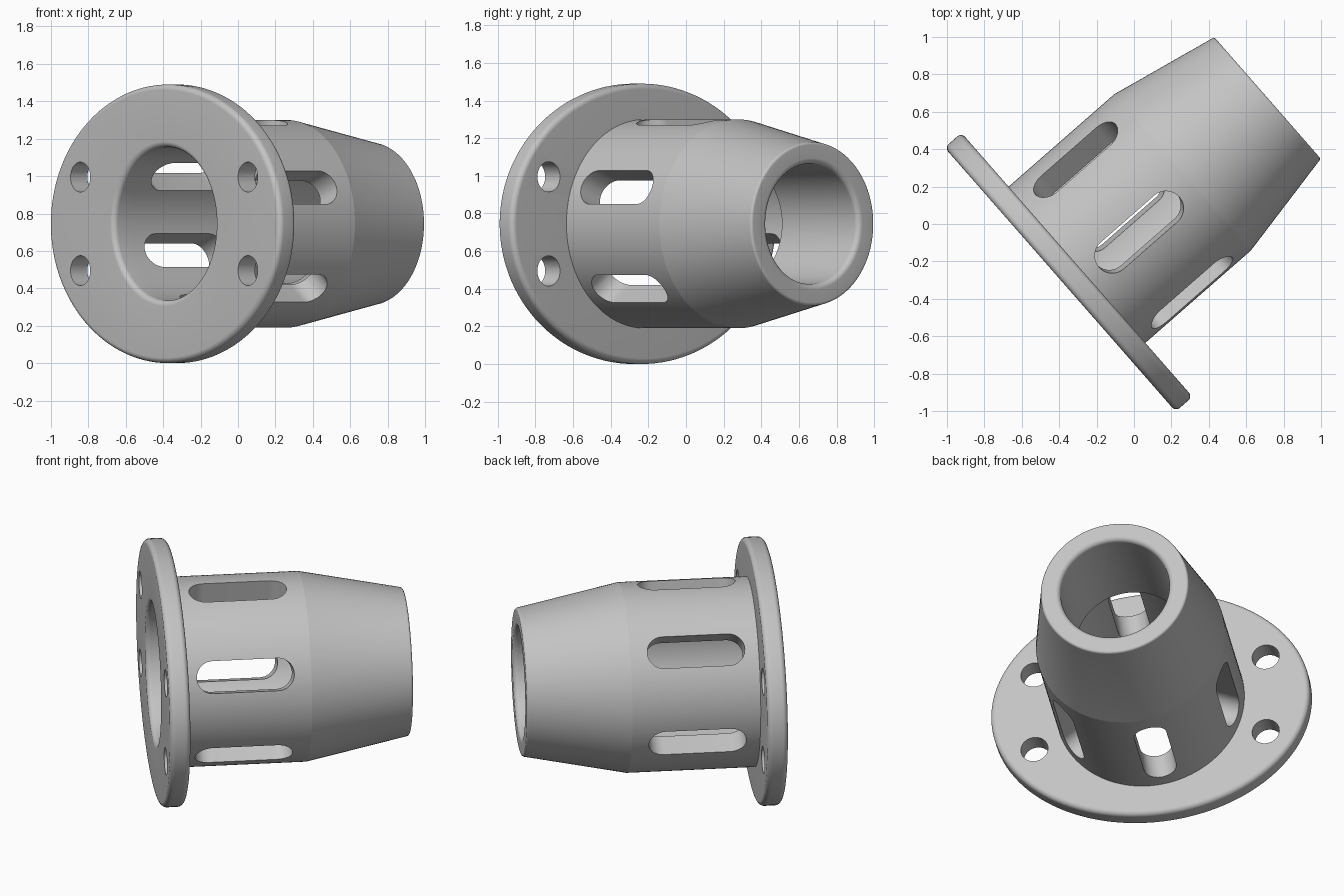
import bpy, bmesh
from math import sin, cos, pi, radians
from mathutils import Matrix, Vector

if "Cube" in bpy.data.objects:
    bpy.data.objects.remove(bpy.data.objects["Cube"])

SEGS = 120
BORE = 0.41        # main bore radius
THICK = 0.12       # flange thickness

# Part frame: local z runs along the tube, local -y points up
turn = radians(41.2)
axis = Vector((cos(turn), sin(turn), 0))
side = Vector((sin(turn), -cos(turn), 0))
down = axis.cross(side)
place = Matrix.Translation((-0.395, -0.297, 0.745)) @ Matrix((side, down, axis)).transposed().to_4x4()

grey = bpy.data.materials.new("light_grey")
grey.use_nodes = True
colour = (0.55, 0.55, 0.55, 1)
grey.diffuse_color = colour
grey.node_tree.nodes["Principled BSDF"].inputs["Base Color"].default_value = colour


def make_object(name, bm):
    bmesh.ops.recalc_face_normals(bm, faces=bm.faces)
    mesh = bpy.data.meshes.new(name)
    bm.to_mesh(mesh)
    bm.free()
    mesh.materials.append(grey)
    obj = bpy.data.objects.new(name, mesh)
    bpy.context.collection.objects.link(obj)
    obj.matrix_world = place
    return obj


def fillet(r, z, radius, start, steps=10):
    """Quarter-round points about a centre in the (radius, z) plane."""
    return [(r + radius * cos(radians(start + 90 * i / steps)),
             z + radius * sin(radians(start + 90 * i / steps))) for i in range(steps + 1)]


def ring_solid(name, profile):
    """Closed profile of (x radius, y radius, z) swept around the axis."""
    bm = bmesh.new()
    rings = [[bm.verts.new((rx * cos(2 * pi * i / SEGS), ry * sin(2 * pi * i / SEGS), z))
              for i in range(SEGS)] for rx, ry, z in profile]
    for k, ring in enumerate(rings):
        after = rings[(k + 1) % len(rings)]
        for i in range(SEGS):
            j = (i + 1) % SEGS
            bm.faces.new((ring[i], ring[j], after[j], after[i]))
    return make_object(name, bm)


def add_prism(bm, outline, matrix, depth):
    """Extrude a flat outline along its own z."""
    face = bm.faces.new([bm.verts.new(matrix @ Vector((x, y, 0))) for x, y in outline])
    out = bmesh.ops.extrude_face_region(bm, geom=[face])
    moved = [v for v in out["geom"] if isinstance(v, bmesh.types.BMVert)]
    bmesh.ops.translate(bm, verts=moved, vec=matrix.to_3x3() @ Vector((0, 0, depth)))


def cut(obj, cutter):
    cutter.hide_render = True
    mod = obj.modifiers.new("cut", 'BOOLEAN')
    mod.operation, mod.solver, mod.object = 'DIFFERENCE', 'EXACT', cutter
    bpy.context.view_layer.update()
    bpy.ops.object.select_all(action='DESELECT')
    bpy.context.view_layer.objects.active = obj
    obj.select_set(True)
    bpy.ops.object.modifier_apply(modifier=mod.name)
    bpy.data.objects.remove(cutter)
    bpy.ops.object.shade_smooth_by_angle(angle=radians(10.5))


# Oval flange with rounded rims and a round bore
wide, tall, soft = 0.938, 0.745, 0.03
rim = fillet(-soft, soft, soft, -90) + fillet(-soft, THICK - soft, soft, 0)
profile = [(wide + d, tall + d, z) for d, z in rim]
profile += [(BORE, BORE, THICK)]
profile += [(r, r, z) for r, z in fillet(BORE + soft, soft, soft, 180)]
flange = ring_solid("flange", profile)

# Four bolt holes
bm = bmesh.new()
circle = [(0.08 * cos(2 * pi * i / 48), 0.08 * sin(2 * pi * i / 48)) for i in range(48)]
for sx in (-1, 1):
    for sy in (-1, 1):
        add_prism(bm, circle, Matrix.Translation((sx * 0.68, sy * 0.25, -0.1)), 0.4)
cut(flange, make_object("bolt_hole_cutter", bm))

# Tube with tapered nose and stepped bore
END, SHOULDER, NOSE, NOSE_BORE = 1.474, 0.87, 0.43, 0.32
outline = [(BORE, THICK), (0.555, THICK), (0.555, SHOULDER)]
outline += fillet(NOSE - 0.01, END - 0.015, 0.015, 0)
outline += fillet(NOSE_BORE + soft, END - soft, soft, 90)
outline += [(NOSE_BORE, SHOULDER - 0.01), (BORE, SHOULDER - 0.01)]
tube = ring_solid("tapered_tube", [(r, r, z) for r, z in outline])

# Six rounded slots around the tube
bm = bmesh.new()
half, radius = 0.19, 0.095
slot = [(radius * cos(pi * i / 20), half + radius * sin(pi * i / 20)) for i in range(21)]
slot += [(-x, -y) for x, y in slot]
for k in range(6):
    a = radians(9.2 + 60 * k)
    outward = Vector((sin(a), -cos(a), 0))
    along = Vector((0, 0, 1))
    basis = Matrix((along.cross(outward), along, outward)).transposed().to_4x4()
    add_prism(bm, slot, Matrix.Translation(outward * 0.34 + along * 0.485) @ basis, 0.36)
cut(tube, make_object("slot_cutter", bm))
